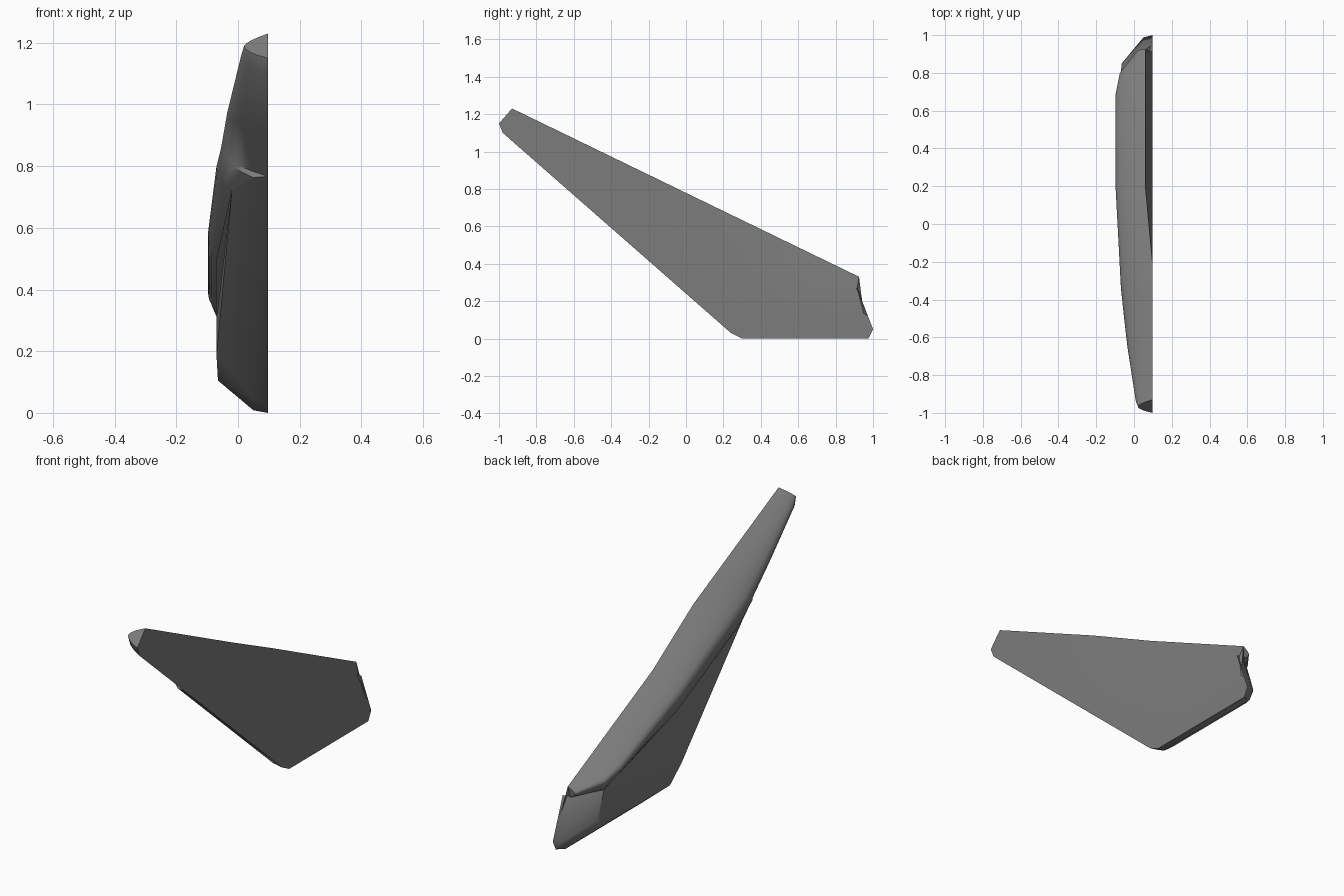
import bpy, bmesh, math

if "Cube" in bpy.data.objects:
    bpy.data.objects.remove(bpy.data.objects["Cube"], do_unlink=True)

grey = bpy.data.materials.new("dark_grey")
grey.use_nodes = True
colour = (0.2, 0.2, 0.2, 1)
grey.diffuse_color = colour
grey.node_tree.nodes["Principled BSDF"].inputs["Base Color"].default_value = colour

RIM = 0.097    # plane of the flat inner side
INSET = 0.06   # upper rim where it leans away from that plane


def lerp(a, b, t):
    return a + (b - a) * t


def upper_z(y):
    """Height of the straight upper edge."""
    return 0.779 - 0.485 * y


def loft(name, rows, side, cap_first=False, cap_last=False):
    """Skin matching rows of points, with faces looking towards side * x."""
    bm = bmesh.new()
    grid = [[bm.verts.new(p) for p in row] for row in rows]
    for a, b in zip(grid, grid[1:]):
        for i in range(len(a) - 1):
            bm.faces.new((a[i], a[i + 1], b[i + 1], b[i]))
    if cap_first:
        bm.faces.new(grid[0][::-1])
    if cap_last:
        bm.faces.new(grid[-1])
    bmesh.ops.recalc_face_normals(bm, faces=bm.faces)
    if side * sum(f.normal.x * f.calc_area() for f in bm.faces) < 0:
        bmesh.ops.reverse_faces(bm, faces=bm.faces)
    mesh = bpy.data.meshes.new(name)
    bm.to_mesh(mesh)
    bm.free()
    mesh.materials.append(grey)
    obj = bpy.data.objects.new(name, mesh)
    bpy.context.collection.objects.link(obj)
    bpy.ops.object.select_all(action="DESELECT")
    obj.select_set(True)
    bpy.context.view_layer.objects.active = obj
    bpy.ops.object.shade_smooth_by_angle(angle=math.radians(50))


# Swept upper body: upper y, lower y, lower z, ridge x, lower x, upper rim x
stations = [
    (-0.93, -1.0, 1.15, 0.02, RIM, RIM),
    (-0.9, -0.98, 1.1, 0.01, RIM, RIM),
    (-0.55, -0.75, 0.9, -0.035, RIM, RIM),
    (-0.35, -0.6, 0.767, -0.055, RIM, RIM),
    (-0.34, -0.588, 0.763, -0.056, 0.05, RIM),
    (-0.2, -0.45, 0.72, -0.07, -0.02, RIM),
    (0.2, 0.17, 0.49, -0.097, -0.07, INSET),
    (0.68, 0.7, 0.33, -0.097, -0.07, INSET),
    (0.8, 0.8, 0.3, -0.075, -0.065, INSET),
    (0.925, 0.915, 0.27, 0.02, 0.05, INSET),
]
steps = 10
body_rows = []
for yu, yl, zl, ridge, low, rim in stations:
    row = []
    for i in range(steps + 1):
        f = i / steps
        # bevelled shoulder above the ridge, gentler fall to the seam below
        if f < 0.5:
            x = lerp(ridge, rim, (1 - 2 * f) ** 1.5)
        else:
            x = lerp(ridge, low, (2 * f - 1) ** 2)
        row.append((x, lerp(yu, yl, f), lerp(upper_z(yu), zl, f)))
    body_rows.append(row)
loft("upper_body", body_rows, -1, cap_first=True, cap_last=True)

# Lower fin: bevelled plate hanging below the body
outline = [(-0.6, 0.767), (0.24, 0.03), (0.3, 0), (0.975, 0), (1, 0.05), (0.915, 0.27)]
inset = [(-0.45, 0.72), (0.14, 0.19), (0.23, 0.105), (0.8, 0.105), (0.85, 0.15), (0.8, 0.3)]
depth = [-0.02, -0.07, -0.065, -0.065, -0.065, -0.07]
fin_rows = [
    [(RIM, y, z) for y, z in outline],
    [(0.05, lerp(a[0], b[0], 0.08), lerp(a[1], b[1], 0.08)) for a, b in zip(outline, inset)],
    [(x, y, z) for x, (y, z) in zip(depth, inset)],
]
loft("lower_fin", fin_rows, -1, cap_last=True)

# Inner side: flat below a shallow crease, leaning inwards above it at the back
top_edge = [(RIM if y < 0 else INSET, y, upper_z(y)) for y in (-0.93, -0.9, -0.2, 0.2, 0.68, 0.925)]
top_edge.append((0.08, 0.915, 0.27))
crease = [(-0.965, 1.19), (-0.94, 1.15), (-0.4, 0.63), (0.2, 0.39), (0.65, 0.22), (0.95, 0.135), (0.973, 0.12)]
low_edge = [(-1, 1.15), (-0.98, 1.1), (-0.41, 0.6)] + outline[1:5]
loft("inner_side", [
    top_edge,
    [(RIM, y, z) for y, z in crease],
    [(RIM, y, z) for y, z in low_edge],
], 1)
